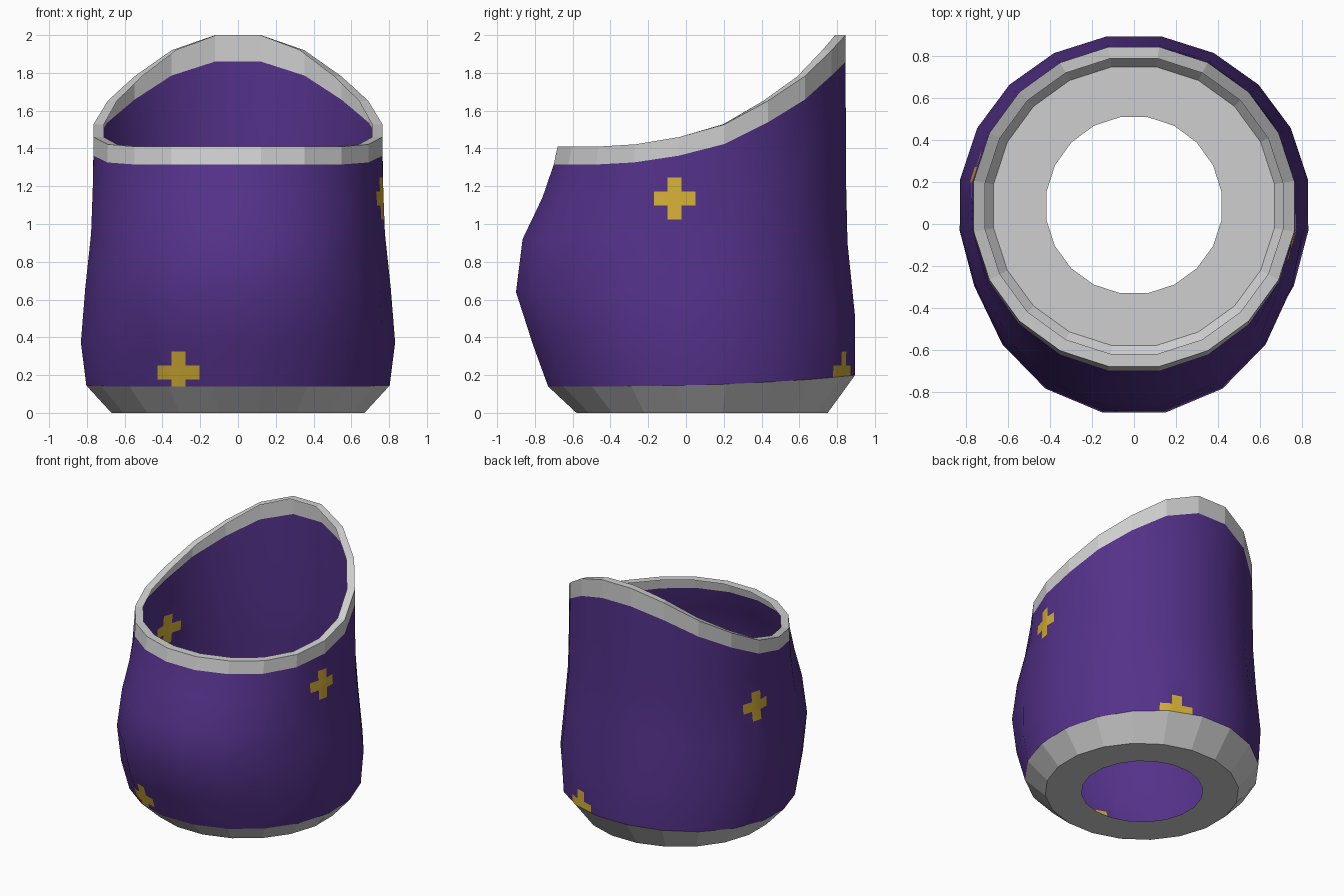
import bpy, bmesh, math
from mathutils import Vector

if "Cube" in bpy.data.objects:
    bpy.data.objects.remove(bpy.data.objects["Cube"])

SIDES = 20
CY = 0.085                       # y of the body axis
# rise of the slanted rings, from the back edge round to the front edge
RISE = [1, .864, .63, .41, .2, .085, .02, 0, 0, 0]


def material(name, rgb):
    m = bpy.data.materials.new(name)
    m.diffuse_color = (*rgb, 1)
    m.use_nodes = True
    m.node_tree.nodes["Principled BSDF"].inputs["Base Color"].default_value = m.diffuse_color
    return m


PURPLE = material("purple", (.087, .031, .25))
GREY = material("light grey", (.62, .62, .62))
GOLD = material("gold", (.658, .429, .038))

# z front, z back, y front, y back, half width, front bulge
HOLE = (0, 0, -.33, .51, .418, 0)
FOOT = (0, 0, -.58, .75, .67, 0)
BASE_TOP = (.14, .20, -.73, .895, .803, 0)
WALL = [BASE_TOP,
        (.36, .51, -.81, .895, .83, .5),
        (.64, .90, -.90, .855, .805, 1),
        (.92, 1.20, -.865, .848, .775, .85),
        (1.14, 1.53, -.76, .846, .768, .4),
        (1.315, 1.86, -.70, .845, .765, 0)]
RIM = (1.41, 2.0, -.68, .845, .765, 0)
LIP = (1.41, 2.0, -.62, .79, .71, 0)


def ring_points(zf, zb, yf, yb, w, bulge):
    pts = []
    for i in range(SIDES):
        t = math.radians(9 + 18 * i)
        s, c = math.sin(t), math.cos(t)
        k = c / math.cos(math.radians(9))
        x = w * s / math.cos(math.radians(9))
        if c < 0:                # squarer, fuller front
            x *= 1 + .18 * bulge * c * c
            y = CY - (CY - yf) * abs(k) ** (1 + .2 * bulge)
        else:
            y = CY + (yb - CY) * k
        z = zf + (zb - zf) * RISE[min(i, SIDES - 1 - i)]
        pts.append(Vector((x, y, z)))
    return pts


def loft(rings):
    bm = bmesh.new()
    rows = [[bm.verts.new(p) for p in ring_points(*r)] for r in rings]
    for a, b in zip(rows, rows[1:]):
        for i in range(SIDES):
            j = (i + 1) % SIDES
            bm.faces.new((a[j], a[i], b[i], b[j]))
    return bm


def finish(bm, name, mats, smooth):
    for f in bm.faces:
        f.smooth = smooth
    me = bpy.data.meshes.new(name)
    bm.to_mesh(me)
    bm.free()
    for m in mats:
        me.materials.append(m)
    ob = bpy.data.objects.new(name, me)
    bpy.context.collection.objects.link(ob)
    return ob


def cut_cross(bm, axis, side_axis, side, u, z, arm=.11, half=.037):
    """Cut a plus shape into the wall and colour it gold."""
    def in_box(f):
        if f.calc_center_median()[side_axis] * side < .4:
            return False
        for ax, mid in ((axis, u), (2, z)):
            vals = [v.co[ax] for v in f.verts]
            if max(vals) < mid - arm + 1e-4 or min(vals) > mid + arm - 1e-4:
                return False
        return True

    for d in (-arm, arm, -half, half):
        for ax, mid in ((axis, u), (2, z)):
            faces = [f for f in bm.faces if in_box(f)]
            geom = set(faces)
            for f in faces:
                geom.update(f.edges)
                geom.update(f.verts)
            co, no = Vector(), Vector()
            co[ax], no[ax] = mid + d, 1
            bmesh.ops.bisect_plane(bm, geom=list(geom), dist=1e-5,
                                   plane_co=co, plane_no=no)
    for f in bm.faces:
        if in_box(f):
            c = f.calc_center_median()
            du, dz = abs(c[axis] - u), abs(c[2] - z)
            if max(du, dz) < arm and min(du, dz) < half:
                f.material_index = 1


# open base: flat ring with a hole, and a flared band
finish(loft([HOLE, FOOT, BASE_TOP]), "base", [GREY], False)

# smooth wall with four gold crosses
wall = loft(WALL)
cut_cross(wall, 1, 0, 1, -.06, 1.135)     # right
cut_cross(wall, 1, 0, -1, .235, 1.035)    # left
cut_cross(wall, 0, 1, -1, -.315, .215)    # front
cut_cross(wall, 0, 1, 1, .31, .215)       # back
finish(wall, "wall", [PURPLE, GOLD], True)

# slanted trim with an inward lip
finish(loft([WALL[-1], RIM, LIP]), "rim_trim", [GREY], False)
